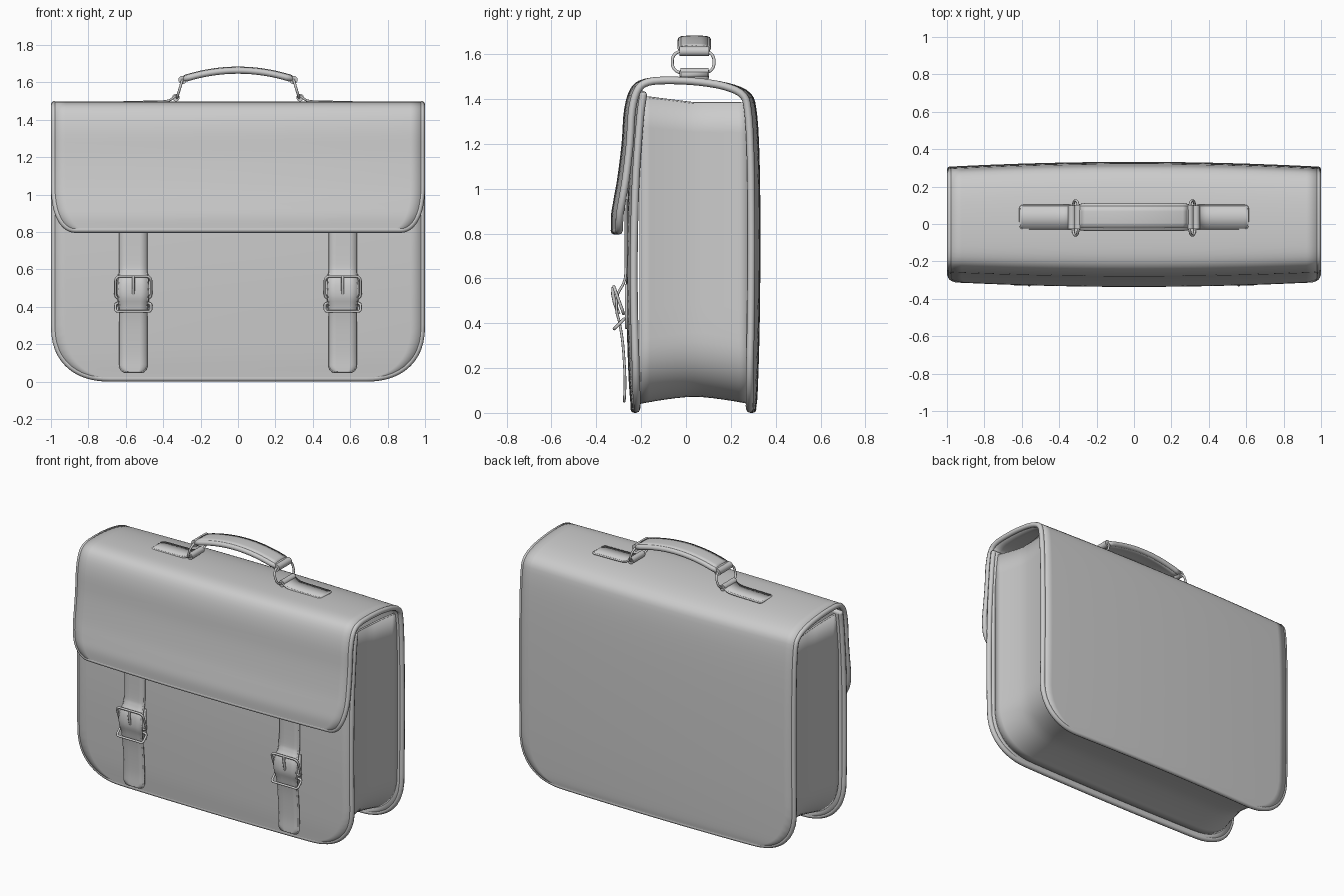
import bpy, math
from mathutils import Vector

if "Cube" in bpy.data.objects:
    bpy.data.objects.remove(bpy.data.objects["Cube"])

leather = bpy.data.materials.new("grey_leather")
leather.diffuse_color = (0.6, 0.6, 0.6, 1)
leather.use_nodes = True
leather.node_tree.nodes["Principled BSDF"].inputs["Base Color"].default_value = leather.diffuse_color


def spline(pts, n):
    """Catmull-Rom samples of a point list, denser towards both ends."""
    p = [Vector(q) for q in pts]
    p = [2 * p[0] - p[1]] + p + [2 * p[-1] - p[-2]]
    out = []
    for i in range(n + 1):
        u = (1 - math.cos(math.pi * i / n)) / 2 * (len(pts) - 1)
        k = min(int(u), len(pts) - 2)
        t = u - k
        a, b, c, d = p[k:k + 4]
        out.append(0.5 * (2 * b + (c - a) * t + (2 * a - 5 * b + 4 * c - d) * t ** 2
                          + (3 * b - a - 3 * c + d) * t ** 3))
    return out


def tube(name, pts, radius, cyclic=True):
    """Round wire along a point list."""
    cu = bpy.data.curves.new(name, 'CURVE')
    cu.dimensions = '3D'
    cu.bevel_depth = radius
    cu.bevel_resolution = 2
    cu.use_fill_caps = True
    sp = cu.splines.new('POLY')
    sp.points.add(len(pts) - 1)
    for q, co in zip(sp.points, pts):
        q.co = (*co, 1)
    sp.use_cyclic_u = cyclic
    cu.materials.append(leather)
    ob = bpy.data.objects.new(name, cu)
    bpy.context.collection.objects.link(ob)
    return ob


def sheet(name, rows, thick, rim=0.0):
    """Thick leather sheet through rows of points, with a rounded rim."""
    n = len(rows[0])
    verts = [v for r in rows for v in r]
    faces = [(i * n + j, i * n + j + 1, (i + 1) * n + j + 1, (i + 1) * n + j)
             for i in range(len(rows) - 1) for j in range(n - 1)]
    me = bpy.data.meshes.new(name)
    me.from_pydata(verts, [], faces)
    me.materials.append(leather)
    me.shade_smooth()
    ob = bpy.data.objects.new(name, me)
    bpy.context.collection.objects.link(ob)
    mod = ob.modifiers.new("thickness", 'SOLIDIFY')
    mod.thickness = thick
    mod.offset = 0
    edge = list(rows[0]) + [r[-1] for r in rows[1:-1]] + list(rows[-1])[::-1] \
        + [r[0] for r in rows[-2:0:-1]]
    tube(name + "_rim", edge, thick / 2 + rim)
    return ob


def corner(d, rx, rz, e=2.3):
    """Width lost to a rounded corner at distance d from the end."""
    if d >= rz:
        return 0
    k = min(1, max(0, 1 - d / rz))
    return rx * (1 - (1 - k ** e) ** (1 / e))


def bowed(x, y, z):
    return (x, y * (1 + 0.09 * (1 - x * x)), z)


def rod(name, x, y, z, r, length):
    bpy.ops.mesh.primitive_cylinder_add(vertices=20, radius=r, depth=length,
                                        location=(x, y, z), rotation=(math.pi / 2, 0, 0))
    ob = bpy.context.object
    ob.name = name
    ob.data.materials.append(leather)
    bpy.ops.object.shade_smooth_by_angle()


def ring(name, centre, u, v, hu, hv, rad, wire):
    """Rounded rectangular wire loop in the plane of u and v."""
    c, u, v = Vector(centre), Vector(u).normalized(), Vector(v).normalized()
    pts = []
    for q, (su, sv) in enumerate([(1, 1), (-1, 1), (-1, -1), (1, -1)]):
        for i in range(6):
            a = (q + i / 5) * math.pi / 2
            pts.append(c + u * (su * (hu - rad) + rad * math.cos(a))
                       + v * (sv * (hv - rad) + rad * math.sin(a)))
    tube(name, pts, wire)


COLS = [-1 + 2 * i / 32 for i in range(33)]
HALF = 0.983

# back, top and flap in one sheet
profile = spline([(0.273, 0.017), (0.28, 0.1), (0.288, 0.4), (0.291, 0.8), (0.287, 1.15),
                  (0.275, 1.35), (0.25, 1.42), (0.17, 1.457), (0.05, 1.477), (-0.08, 1.483),
                  (-0.17, 1.475), (-0.215, 1.44), (-0.24, 1.35), (-0.25, 1.2),
                  (-0.267, 1.05), (-0.283, 0.95), (-0.293, 0.88), (-0.293, 0.812)], 90)
rows = []
for y, z in profile:
    w = HALF - (corner(z - 0.017, 0.3, 0.28) if y > 0 else corner(z - 0.812, 0.12, 0.24))
    rows.append([bowed(c * w, y, z) for c in COLS])
sheet("back_and_flap", rows, 0.03, 0.002)

# front panel
rows = []
for y, z in spline([(-0.212, 0.017), (-0.223, 0.2), (-0.232, 0.6), (-0.225, 1.0),
                    (-0.205, 1.3), (-0.19, 1.42)], 50):
    w = HALF - corner(z - 0.017, 0.3, 0.28)
    rows.append([bowed(c * w, y, z) for c in COLS])
sheet("front_panel", rows, 0.03, 0.002)

# gusset: U-shaped side and bottom wall folded inward along the middle
rows = []
for i in range(13):
    v = -1 + i / 6
    e = 0.045 + 0.033 * (1 - abs(v) ** 1.5)
    top = 1.41 - 0.03 * min(1, v + 1)
    y = 0.035 + 0.235 * v
    half = [(1 - e, top + (e + 0.28 - top) * k / 8) for k in range(8)]
    for k in range(15):
        a = k / 14 * math.pi / 2
        half.append((1 - e - 0.3 * (1 - math.cos(a) ** 0.87),
                     e + 0.28 * (1 - math.sin(a) ** 0.87)))
    half += [((0.7 - e) * (1 - k / 8), e) for k in range(1, 9)]
    line = half + [(-x, z) for x, z in half[-2::-1]]
    rows.append([bowed(x, y, z) for x, z in line])
sheet("gusset", rows, 0.012)

# straps and buckles
for side, s in (("left", -1), ("right", 1)):
    x0 = s * 0.56
    rows = []
    for y, z in spline([(-0.268, 0.95), (-0.268, 0.65), (-0.278, 0.58), (-0.304, 0.53),
                        (-0.31, 0.46), (-0.296, 0.40), (-0.281, 0.3), (-0.272, 0.15),
                        (-0.275, 0.052)], 48):
        w = 0.07 - corner(z - 0.052, 0.03, 0.03, 2)
        w += 0.01 * max(0, 1 - abs(z - 0.49) / 0.08) ** 0.5
        rows.append([(x0 + w * c / 2, y, z) for c in (-2, -1, 0, 1, 2)])
    sheet(side + "_strap", rows, 0.012)
    sheet(side + "_buckle_strap", [[(x0 + 0.078 * c, -0.266, z) for c in (-1, 0, 1)]
                                   for z in (0.57, 0.5, 0.44, 0.38)], 0.012)
    ring(side + "_buckle_frame", (x0, -0.3, 0.503), (1, 0, 0), (0, -0.045, 0.125),
         0.095, 0.064, 0.025, 0.007)
    ring(side + "_buckle_keeper", (x0, -0.298, 0.397), (1, 0, 0), (0, 0.05, 0.05),
         0.095, 0.031, 0.015, 0.007)
    tube(side + "_buckle_prong", [(x0, -0.3, 0.44), (x0, -0.318, 0.49), (x0, -0.326, 0.53),
                                  (x0, -0.324, 0.562)], 0.008, False)

    # handle mounts: stitched tab, ring and the two leather loops
    rows = []
    for x, z in spline([(0.608, 1.494), (0.55, 1.495), (0.42, 1.497), (0.37, 1.503),
                        (0.335, 1.525)], 24):
        w = 0.06 - corner(0.608 - x, 0.015, 0.015, 2)
        rows.append([(s * x, 0.037 + w * c, z) for c in (-1, 0, 1)])
    sheet(side + "_handle_tab", rows, 0.012)
    rod(side + "_tab_loop", s * 0.332, 0.037, 1.518, 0.02, 0.125)
    ring(side + "_handle_ring", (s * 0.312, 0.032, 1.565), (0, 1, 0), (-s * 0.03, 0, 0.1),
         0.093, 0.05, 0.042, 0.007)
    rod(side + "_handle_loop", s * 0.297, 0.037, 1.613, 0.022, 0.13)

# padded arched handle
rows = []
for i in range(25):
    x = -0.28 + 0.56 * i / 24
    rows.append([(x, 0.037 + 0.058 * c, 1.667 - 0.55 * x * x - 0.004 * c * c)
                 for c in (-1, -0.5, 0, 0.5, 1)])
sheet("handle_grip", rows, 0.034)
